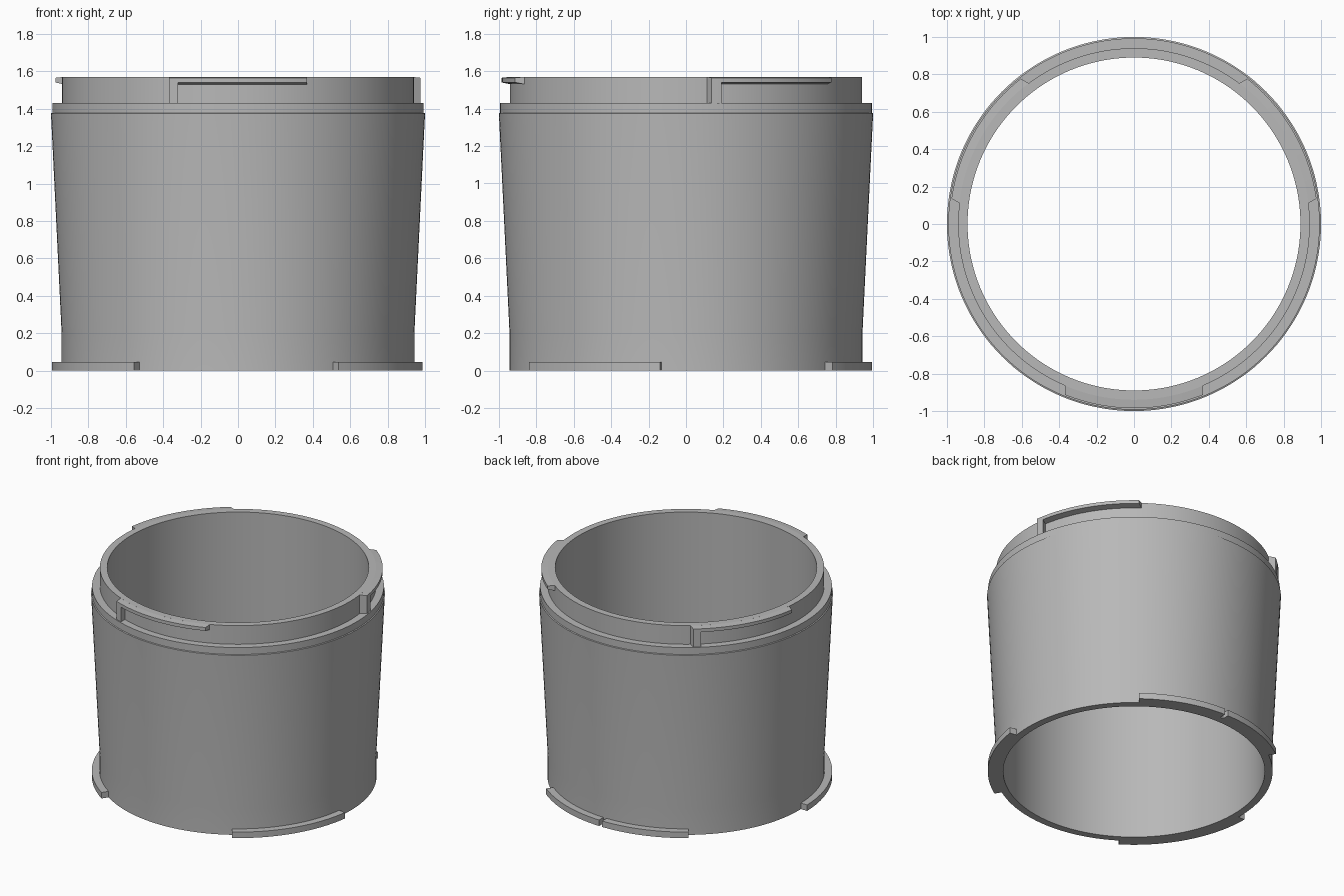
import bpy
import bmesh
from math import asin, cos, sin, radians, tau

if "Cube" in bpy.data.objects:
    bpy.data.objects.remove(bpy.data.objects["Cube"])

grey = bpy.data.materials.new("plain_grey")
grey.use_nodes = True
COLOUR = (0.48, 0.48, 0.48, 1)
grey.diffuse_color = COLOUR
grey.node_tree.nodes["Principled BSDF"].inputs["Base Color"].default_value = COLOUR


def sweep(name, profile, start=None, end=None, steps=144):
    """Turn a closed (radius, height) profile about z; start and end give angles by radius."""
    full = start is None
    bm = bmesh.new()
    loops = []
    for i in range(steps if full else steps + 1):
        t = i / steps
        loop = []
        for r, z in profile:
            a = tau * t if full else start(r) + (end(r) - start(r)) * t
            loop.append(bm.verts.new((r * cos(a), r * sin(a), z)))
        loops.append(loop)
    n = len(profile)
    for i in range(steps):
        here, there = loops[i], loops[(i + 1) % len(loops)]
        for j in range(n):
            k = (j + 1) % n
            bm.faces.new((here[j], there[j], there[k], here[k]))
    if not full:
        bm.faces.new(loops[0])
        bm.faces.new(loops[-1])
    bmesh.ops.recalc_face_normals(bm, faces=bm.faces)
    mesh = bpy.data.meshes.new(name)
    bm.to_mesh(mesh)
    bm.free()
    mesh.materials.append(grey)
    obj = bpy.data.objects.new(name, mesh)
    bpy.context.collection.objects.link(obj)
    bpy.ops.object.select_all(action="DESELECT")
    obj.select_set(True)
    bpy.context.view_layer.objects.active = obj
    bpy.ops.object.shade_smooth_by_angle(angle=radians(25))
    return obj


# Hollow body: straight foot, flared wall, stepped rim and narrow neck
TOP, RIM, NECK, BORE = 1.57, 1.43, 0.94, 0.89
sweep("body", [(BORE, 0), (0.943, 0), (0.943, 0.2), (1.0, 1.375), (0.993, 1.378),
               (0.993, RIM), (NECK, RIM), (NECK, TOP), (BORE, TOP)])

# Three hooked tabs on the neck: an upright stop and a strip with a sloped underside
INNER, OUTER = NECK - 0.002, 0.985
stop = [(INNER, RIM), (OUTER, RIM), (OUTER, 1.565), (INNER, TOP)]
strip = [(INNER, 1.53), (OUTER, 1.54), (OUTER, 1.565), (INNER, TOP)]
for i, centre in enumerate((-90, 30, 150), 1):
    def side(offset, mid=radians(centre)):
        return lambda r: mid + asin(offset / r)
    sweep(f"neck_stop_{i}", stop, side(-0.37), side(-0.32), 4)
    sweep(f"neck_strip_{i}", strip, side(-0.32), side(0.37), 18)

# Flat flange segments around the foot
flange = [(NECK, 0), (0.995, 0), (0.995, 0.045), (NECK, 0.045)]
for i, (a, b) in enumerate(((-57.4, -8), (52, 88.5), (90, 126), (181, 236)), 1):
    sweep(f"foot_flange_{i}", flange, lambda r: radians(a), lambda r: radians(b), 20)
